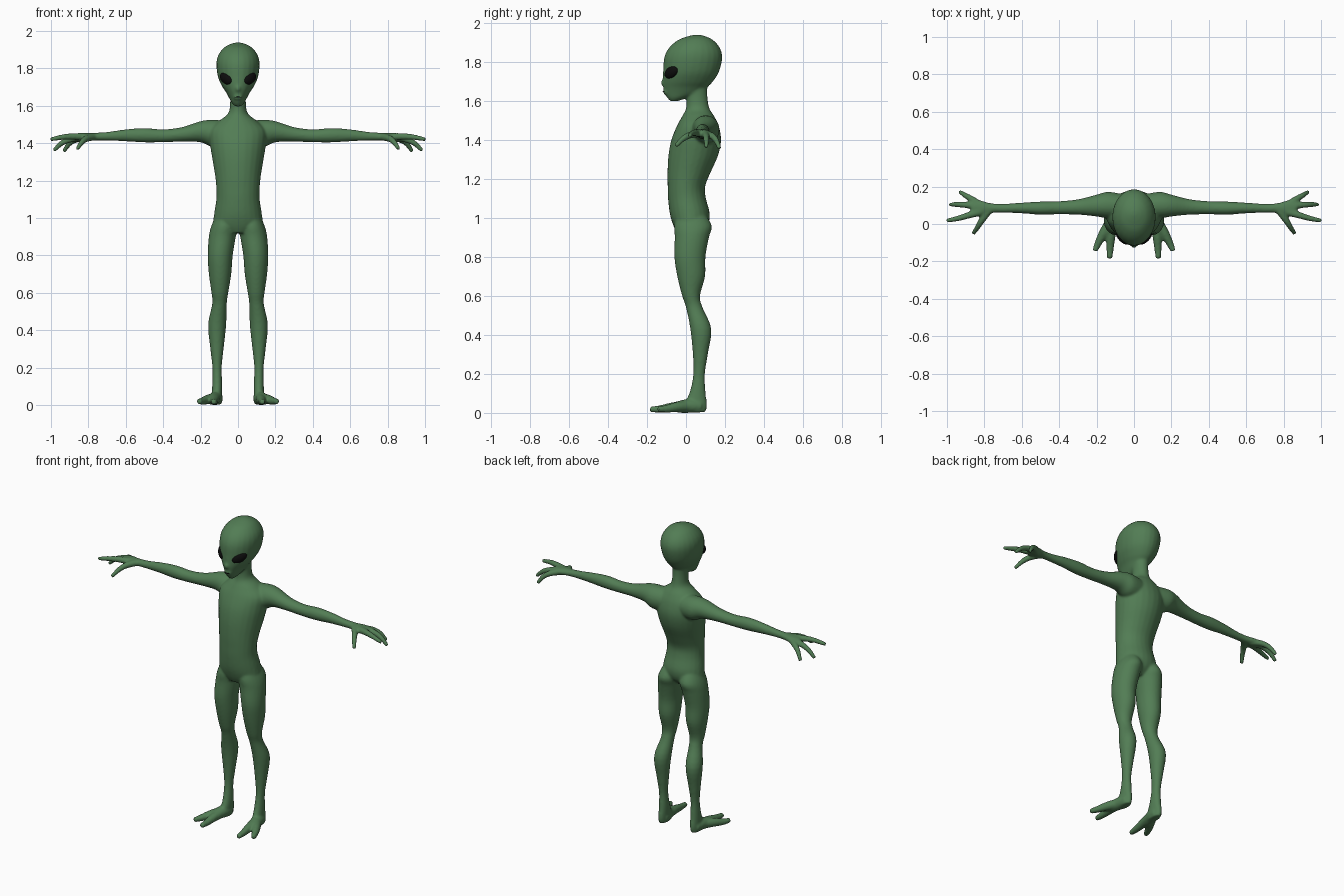
import bpy
import bmesh
from math import cos, sin, pi, radians
from mathutils import Vector, Matrix

if "Cube" in bpy.data.objects:
    bpy.data.objects.remove(bpy.data.objects["Cube"])

SIDES = 24


def make_material(name, color, roughness):
    mat = bpy.data.materials.new(name)
    mat.use_nodes = True
    mat.diffuse_color = color
    shader = mat.node_tree.nodes["Principled BSDF"]
    shader.inputs["Base Color"].default_value = color
    shader.inputs["Roughness"].default_value = roughness
    return mat


def refine(rows, steps=4):
    """Catmull-Rom interpolation through rows of numbers."""
    rows = [Vector(row) for row in rows]
    padded = [rows[0]] + rows + [rows[-1]]
    result = []
    for a, b, c, d in zip(padded, padded[1:], padded[2:], padded[3:]):
        for i in range(steps):
            t = i / steps
            result.append(b + (c - a) * (t / 2)
                          + (a * 2 - b * 5 + c * 4 - d) * (t * t / 2)
                          + (b * 3 - a - c * 3 + d) * (t ** 3 / 2))
    return result + [rows[-1]]


def skin(bm, rings):
    """Bridge rings of points into a closed shell."""
    loops = [[bm.verts.new(p) for p in ring] for ring in rings]
    for low, high in zip(loops, loops[1:]):
        for i in range(SIDES):
            j = (i + 1) % SIDES
            bm.faces.new((low[i], low[j], high[j], high[i]))
    bm.faces.new(loops[0][::-1])
    bm.faces.new(loops[-1])


def ellipse(center, u, v):
    angles = [2 * pi * i / SIDES for i in range(SIDES)]
    return [center + u * cos(a) + v * sin(a) for a in angles]


def stack(bm, rows):
    """Loft of level slices: height, left and right x, front and back y."""
    rings = []
    for z, x0, x1, y0, y1 in map(tuple, map(to_row, refine_wide(rows))):
        center = Vector(((x0 + x1) / 2, (y0 + y1) / 2, z))
        rings.append(ellipse(center, Vector(((x1 - x0) / 2, 0, 0)),
                             Vector((0, (y1 - y0) / 2, 0))))
    skin(bm, rings)


def to_row(row):
    return row


def refine_wide(rows):
    return refine(rows)


def tube(bm, rows):
    """Round tapered limb along points, each with a radius."""
    rows = refine(rows)
    points = [row.to_3d() for row in rows]
    rings = []
    for i, row in enumerate(rows):
        ahead = points[min(i + 1, len(points) - 1)]
        along = (ahead - points[max(i - 1, 0)]).normalized()
        u = along.cross(Vector((0, 0, 1))).normalized()
        rings.append(ellipse(points[i], u * row[3], along.cross(u) * row[3]))
    skin(bm, rings)


def ball(bm, center, size):
    matrix = Matrix.Translation(center) @ Matrix.Diagonal((*size, 1))
    bmesh.ops.create_uvsphere(bm, u_segments=24, v_segments=16,
                              radius=1, matrix=matrix)


def finish(bm, name, mat):
    bmesh.ops.recalc_face_normals(bm, faces=bm.faces)
    for face in bm.faces:
        face.smooth = True
    mesh = bpy.data.meshes.new(name)
    bm.to_mesh(mesh)
    bm.free()
    mesh.materials.append(mat)
    obj = bpy.data.objects.new(name, mesh)
    bpy.context.scene.collection.objects.link(obj)
    return obj


green = make_material("skin green", (0.085, 0.205, 0.09, 1), 0.6)
black = make_material("eye black", (0.004, 0.004, 0.004, 1), 0.3)

body = bmesh.new()

# Leg
stack(body, [
    (1.03, .02, .11, -.04, .09), (.96, .005, .142, -.06, .132),
    (.9, .012, .156, -.058, .118), (.8, .028, .162, -.06, .1),
    (.7, .036, .156, -.045, .098), (.6, .052, .142, -.02, .072),
    (.54, .06, .138, 0, .085), (.43, .063, .16, .022, .13),
    (.3, .077, .148, .035, .112), (.2, .087, .137, .037, .097),
    (.11, .084, .138, .02, .1), (.04, .085, .14, -.01, .108),
    (.004, .088, .138, 0, .1)])

# Foot and two long toes
tube(body, [(.112, .075, .034, .032), (.12, .02, .036, .036),
            (.135, -.04, .03, .03), (.14, -.06, .025, .02)])
tube(body, [(.115, .02, .035, .03), (.124, -.06, .03, .026),
            (.128, -.13, .02, .02), (.13, -.185, .018, .014)])
tube(body, [(.12, .02, .035, .03), (.16, -.045, .03, .026),
            (.19, -.1, .021, .02), (.21, -.145, .02, .014)])

# Arm, lofted sideways: x, back and front y, bottom and top z
rings = []
for x, y0, y1, z0, z1 in refine([
        (.06, .03, .16, 1.38, 1.52), (.14, .03, .172, 1.38, 1.525),
        (.2, .04, .157, 1.405, 1.518), (.3, .05, .132, 1.408, 1.486),
        (.4, .052, .122, 1.405, 1.474), (.5, .05, .12, 1.404, 1.481),
        (.6, .057, .114, 1.41, 1.474), (.7, .06, .108, 1.414, 1.46),
        (.77, .058, .112, 1.414, 1.455), (.82, .042, .126, 1.412, 1.454),
        (.87, .045, .122, 1.415, 1.448)]):
    rings.append(ellipse(Vector((x, (y0 + y1) / 2, (z0 + z1) / 2)),
                         Vector((0, (y1 - y0) / 2, 0)),
                         Vector((0, 0, (z1 - z0) / 2))))
skin(body, rings)

# Thumb and three fingers
for finger in (
        [(.77, .08, 1.434), (.81, .025, 1.425), (.835, -.015, 1.405),
         (.86, -.052, 1.368)],
        [(.82, .065, 1.434), (.88, .048, 1.436), (.94, .03, 1.432),
         (1.003, .018, 1.42)],
        [(.82, .09, 1.43), (.88, .1, 1.425), (.94, .104, 1.402),
         (.985, .104, 1.36)],
        [(.81, .09, 1.43), (.86, .128, 1.422), (.9, .152, 1.4),
         (.932, .172, 1.355)]):
    tube(body, [(*p, r) for p, r in zip(finger, (.021, .018, .015, .011))])

# Mirror the limbs
copy = bmesh.ops.duplicate(body, geom=body.verts[:] + body.edges[:] + body.faces[:])
for item in copy["geom"]:
    if isinstance(item, bmesh.types.BMVert):
        item.co.x = -item.co.x

# Torso and neck: height, half width, front and back
stack(body, [(z, -w, w, y0, y1) for z, w, y0, y1 in (
    (.92, .07, -.045, .07), (.96, .128, -.065, .11), (1.02, .128, -.083, .122),
    (1.1, .116, -.092, .102), (1.16, .116, -.094, .098), (1.23, .123, -.095, .125),
    (1.32, .138, -.09, .165), (1.4, .15, -.075, .18), (1.47, .15, -.047, .168),
    (1.52, .1, -.02, .145), (1.56, .052, 0, .12), (1.62, .042, .003, .11),
    (1.68, .045, 0, .11))])

# Head, narrow at the chin and wide at the crown
stack(body, [(z, -w, w, y0, y1) for z, w, y0, y1 in (
    (1.597, .016, -.08, -.045), (1.615, .033, -.097, .01),
    (1.64, .047, -.11, .075), (1.67, .063, -.117, .11), (1.7, .083, -.119, .14),
    (1.75, .106, -.117, .17), (1.82, .116, -.112, .186), (1.87, .106, -.088, .174),
    (1.91, .076, -.042, .14), (1.93, .042, .01, .1), (1.938, .012, .045, .07))])

# Nose and lips
ball(body, (0, -.114, 1.692), (.014, .016, .018))
ball(body, (0, -.104, 1.645), (.025, .014, .014))

body_obj = finish(body, "body", green)
remesh = body_obj.modifiers.new("blend", "REMESH")
remesh.mode = "VOXEL"
remesh.voxel_size = 0.0065
remesh.use_smooth_shade = True
relax = body_obj.modifiers.new("relax", "SMOOTH")
relax.factor = 0.5
relax.iterations = 8

# Slanted eyes
for side, name in ((1, "left_eye"), (-1, "right_eye")):
    eye = bmesh.new()
    ball(eye, (0, 0, 0), (.047, .02, .029))
    turn = Matrix.Rotation(side * radians(46), 4, "Z")
    tilt = Matrix.Rotation(-side * radians(24), 4, "Y")
    spot = Matrix.Translation((side * .063, -.075, 1.746))
    eye.transform(spot @ turn @ tilt)
    finish(eye, name, black)

# Mouth slit
mouth = bmesh.new()
ball(mouth, (0, -.112, 1.646), (.018, .008, .003))
finish(mouth, "mouth", black)
